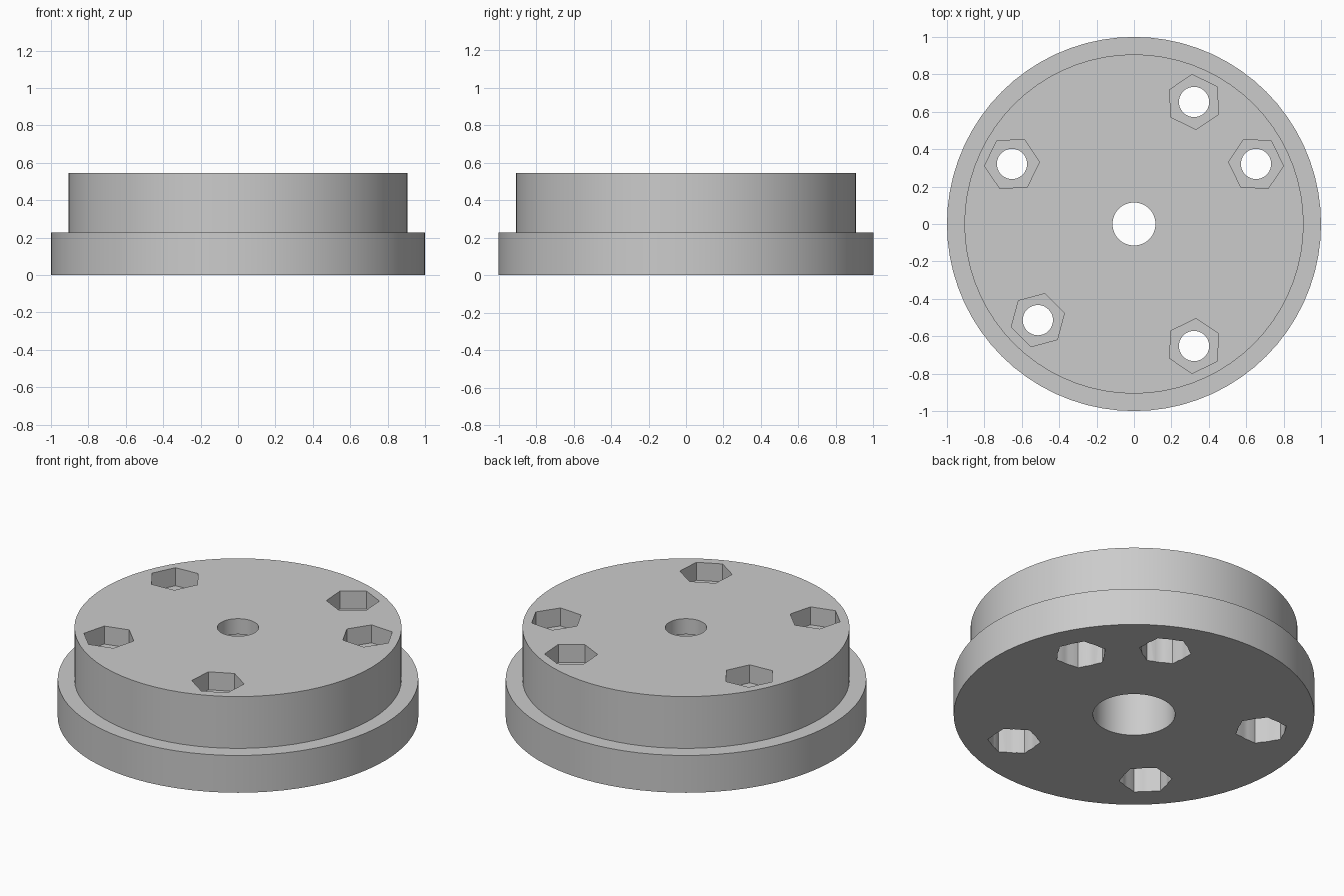
import bpy
import bmesh
from math import cos, sin, radians, pi

cube = bpy.data.objects.get("Cube")
if cube:
    bpy.data.objects.remove(cube, do_unlink=True)

HEIGHT = 0.545
BOLT_CIRCLE = 0.727
BOLT_ANGLES = (26.2, 63.8, 153.8, 225, -63.8)

grey = bpy.data.materials.new("light grey")
grey.use_nodes = True
grey.diffuse_color = (0.6, 0.6, 0.6, 1)
grey.node_tree.nodes["Principled BSDF"].inputs["Base Color"].default_value = (0.6, 0.6, 0.6, 1)


def lathe(name, profile, sides):
    """Revolve a closed (radius, z) profile around the z axis."""
    bm = bmesh.new()
    rings = []
    for i in range(sides):
        a = 2 * pi * i / sides
        rings.append([bm.verts.new((r * cos(a), r * sin(a), z)) for r, z in profile])
    n = len(profile)
    for i, ring in enumerate(rings):
        nxt = rings[(i + 1) % sides]
        for j in range(n):
            k = (j + 1) % n
            bm.faces.new((ring[j], nxt[j], nxt[k], ring[k]))
    bmesh.ops.recalc_face_normals(bm, faces=bm.faces)
    mesh = bpy.data.meshes.new(name)
    bm.to_mesh(mesh)
    bm.free()
    obj = bpy.data.objects.new(name, mesh)
    bpy.context.collection.objects.link(obj)
    mesh.materials.append(grey)
    return obj


def cut(body, angle, sides, radius, low, high):
    """Subtract a prism standing on the bolt circle, flats facing the centre."""
    a = radians(angle)
    bpy.ops.mesh.primitive_cylinder_add(
        vertices=sides, radius=radius, depth=high - low,
        location=(BOLT_CIRCLE * cos(a), BOLT_CIRCLE * sin(a), (low + high) / 2))
    cutter = bpy.context.object
    cutter.name = "hole_cutter"
    cutter.hide_render = True
    # primitive cylinders start with a vertex on +y
    cutter.rotation_euler.z = a
    cutter.data.materials.append(grey)
    mod = body.modifiers.new("hole", "BOOLEAN")
    mod.operation = "DIFFERENCE"
    mod.solver = "EXACT"
    mod.object = cutter
    bpy.context.view_layer.objects.active = body
    bpy.ops.object.modifier_apply(modifier=mod.name)
    bpy.data.objects.remove(cutter, do_unlink=True)


# Stepped hub with a wide lower bore and a narrow upper hole
hub = lathe("flanged_hub", [
    (0.228, 0), (1, 0), (1, 0.228), (0.907, 0.228), (0.907, HEIGHT),
    (0.115, HEIGHT), (0.115, 0.45), (0.228, 0.45)], 72)

# Bolt holes: nut pocket above, shank through, head recess below
for angle in BOLT_ANGLES:
    cut(hub, angle, 6, 0.147, HEIGHT - 0.11, HEIGHT + 0.1)
    cut(hub, angle, 32, 0.081, -0.1, HEIGHT + 0.1)
    cut(hub, angle, 6, 0.147, -0.1, 0.3)
    cut(hub, angle, 32, 0.131, -0.1, 0.301)

bpy.ops.object.select_all(action="DESELECT")
hub.select_set(True)
bpy.context.view_layer.objects.active = hub
bpy.ops.object.shade_smooth_by_angle(angle=radians(25))
